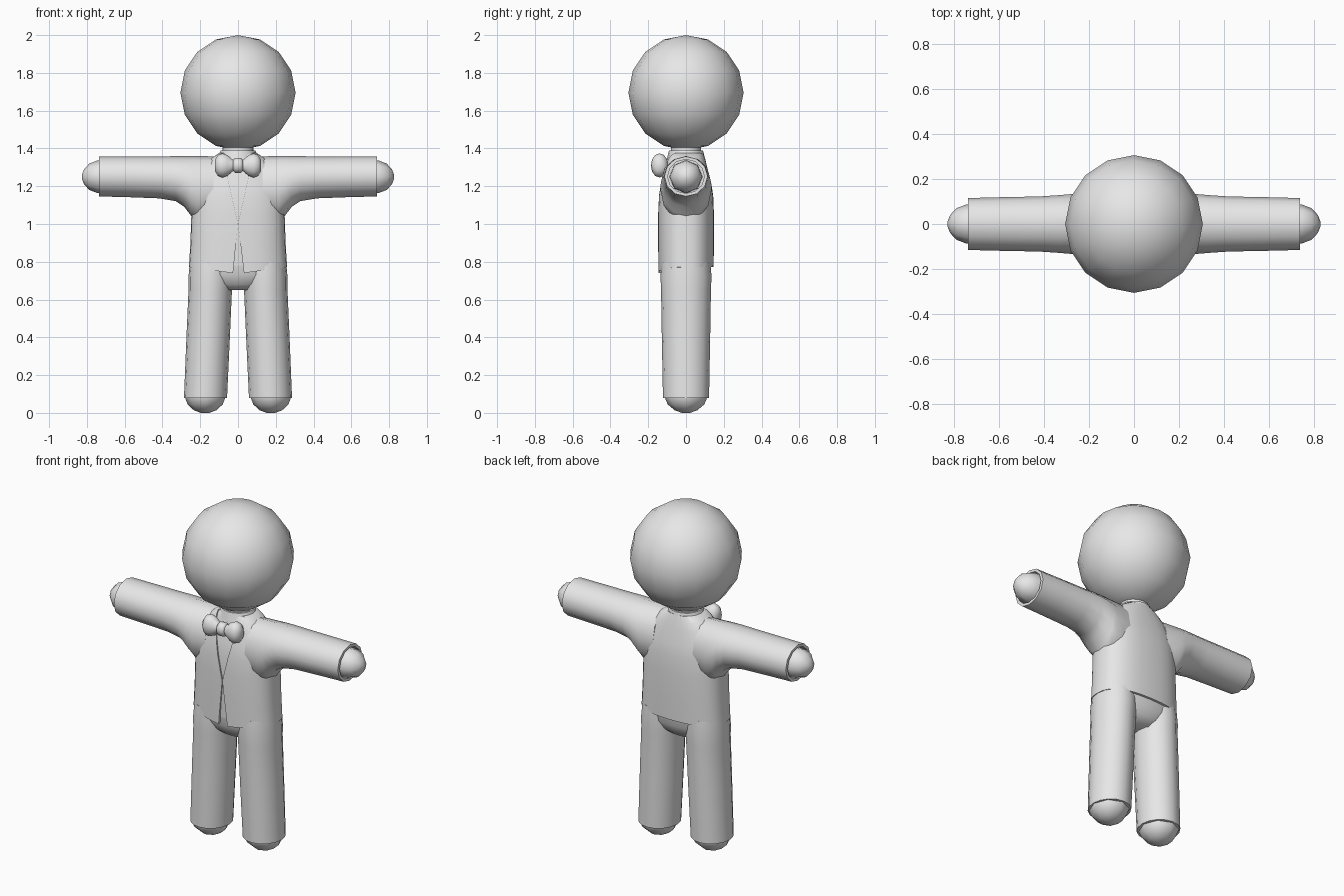
import bpy, bmesh, math

if "Cube" in bpy.data.objects:
    bpy.data.objects.remove(bpy.data.objects["Cube"])

grey = bpy.data.materials.new("plain_grey")
grey.diffuse_color = (0.8, 0.8, 0.8, 1)
grey.use_nodes = True
grey.node_tree.nodes["Principled BSDF"].inputs["Base Color"].default_value = grey.diffuse_color


def finish(name, bm, angle=50):
    """Turn a bmesh into a shaded object."""
    bmesh.ops.recalc_face_normals(bm, faces=bm.faces)
    me = bpy.data.meshes.new(name)
    bm.to_mesh(me)
    bm.free()
    ob = bpy.data.objects.new(name, me)
    bpy.context.collection.objects.link(ob)
    me.materials.append(grey)
    if angle:
        bpy.ops.object.select_all(action='DESELECT')
        ob.select_set(True)
        bpy.context.view_layer.objects.active = ob
        bpy.ops.object.shade_smooth_by_angle(angle=math.radians(angle))
    return ob


def loft(name, rings, axis='Z', n=16, power=2.0, side=1, tweak=None, angle=50):
    """Rings are (position, centre_a, centre_b, radius_a, radius_b).
    axis Z: a=x, b=y; axis X: a=y, b=z. side=-1 mirrors across x."""
    bm = bmesh.new()
    loops = []
    for i, (p, ca, cb, ra, rb) in enumerate(rings):
        loop = []
        for k in range(n):
            t = 2 * math.pi * k / n
            c, s = math.cos(t), math.sin(t)
            a = ca + ra * math.copysign(abs(c) ** (2 / power), c)
            b = cb + rb * math.copysign(abs(s) ** (2 / power), s)
            co = [a, b, p] if axis == 'Z' else [p, a, b]
            if tweak:
                co[2] += tweak(i, co)
            co[0] *= side
            loop.append(bm.verts.new(co))
        loops.append(loop)
    for lo, hi in zip(loops, loops[1:]):
        for k in range(n):
            bm.faces.new((lo[k], lo[(k + 1) % n], hi[(k + 1) % n], hi[k]))
    bm.faces.new(loops[0][::-1])
    bm.faces.new(loops[-1])
    return finish(name, bm, angle)


# Head and neck
bm = bmesh.new()
bmesh.ops.create_uvsphere(bm, u_segments=16, v_segments=8, radius=0.305)
bmesh.ops.translate(bm, verts=bm.verts, vec=(0, 0, 1.695))
finish("head", bm, 60)
loft("neck", [(1.30, 0, 0, .085, .08), (1.45, 0, 0, .08, .08)])

# Jacket body, with the hem dipping at the front
torso = [(.772, 0, 0, .260, .146), (.90, 0, 0, .252, .148), (1.05, 0, 0, .247, .148),
         (1.15, 0, 0, .243, .144), (1.22, 0, 0, .233, .133), (1.30, 0, 0, .195, .112),
         (1.345, 0, 0, .145, .102), (1.375, 0, 0, .10, .092)]


def hem(i, co):
    if i == 0:
        return -0.036 * max(0, 1 - abs(co[0]) / .26) if co[1] < 0 else 0
    return 0


jacket = loft("jacket", torso, n=32, power=2.5, tweak=hem)

# Shirt sits just beneath the jacket
shirt = [(z, cx, cy, rx - .008, ry - .008) for z, cx, cy, rx, ry in torso]
shirt[0] = (.78, 0, 0, .245, .135)
loft("shirt", shirt, n=32, power=2.5)
loft("shirt_collar", [(1.34, 0, 0, .112, .102), (1.39, 0, 0, .092, .09)])

# Neckline and hem openings cut through the jacket front
for name, tri in (("neckline_cutter", [(-.095, 1.42), (0, 1.0), (.095, 1.42)]),
                  ("hem_cutter", [(-.03, .70), (.036, .70), (0, 1.01)])):
    bm = bmesh.new()
    face = bm.faces.new([bm.verts.new((x, -.3, z)) for x, z in tri])
    ext = bmesh.ops.extrude_face_region(bm, geom=[face])["geom"]
    bmesh.ops.translate(bm, vec=(0, .24, 0),
                        verts=[v for v in ext if isinstance(v, bmesh.types.BMVert)])
    cutter = finish(name, bm, 0)
    cutter.hide_render = True
    cutter.hide_set(True)
    mod = jacket.modifiers.new(name, 'BOOLEAN')
    mod.operation = 'DIFFERENCE'
    mod.solver = 'EXACT'
    mod.object = cutter

# Trouser seat
loft("trouser_seat", [(.65, 0, 0, .09, .07), (.68, 0, 0, .16, .105),
                      (.73, 0, 0, .235, .128), (.80, 0, 0, .247, .136)], n=24, power=2.4)

for side, tag in ((1, "left"), (-1, "right")):
    # Sleeves flare into the chest and end in a hollow rim
    loft(tag + "_sleeve", [
        (.13, 0, 1.190, .125, .168), (.215, 0, 1.185, .136, .175),
        (.250, 0, 1.203, .135, .157), (.285, 0, 1.225, .132, .134),
        (.33, 0, 1.240, .128, .119), (.42, 0, 1.247, .122, .111),
        (.58, 0, 1.250, .119, .108), (.735, 0, 1.252, .115, .106),
        (.735, 0, 1.252, .097, .090), (.70, 0, 1.252, .097, .090)],
        axis='X', n=12, side=side)
    # Hands
    loft(tag + "_hand", [(.69, 0, 1.25, .088, .088), (.745, 0, 1.25, .086, .086),
                         (.787, 0, 1.25, .070, .070), (.815, 0, 1.25, .040, .040),
                         (.826, 0, 1.25, .012, .012)], axis='X', n=8, side=side, angle=60)
    # Trouser legs and rounded feet
    loft(tag + "_trouser_leg", [(.08, .172, 0, .114, .122), (.40, .158, 0, .115, .128),
                                (.65, .147, 0, .115, .132), (.72, .144, 0, .118, .135),
                                (.80, .140, 0, .115, .130)], n=16, side=side)
    loft(tag + "_foot", [(.0, .174, 0, .022, .022), (.014, .174, 0, .060, .060),
                         (.045, .174, 0, .093, .097), (.085, .174, 0, .108, .114),
                         (.12, .174, 0, .105, .112)], n=8, side=side, angle=60)
    # Bow tie wings, tapering to the knot
    loft(tag + "_bow_wing", [(.0, -.14, 1.31, .022, .024), (.03, -.14, 1.31, .028, .032),
                             (.055, -.14, 1.31, .040, .054), (.082, -.14, 1.31, .046, .064),
                             (.105, -.14, 1.31, .042, .056), (.122, -.14, 1.31, .022, .030)],
         axis='X', n=12, side=side, angle=70)

# Bow tie knot
loft("bow_knot", [(-.026, -.143, 1.31, .024, .028), (-.016, -.143, 1.31, .036, .040),
                  (.016, -.143, 1.31, .036, .040), (.026, -.143, 1.31, .024, .028)],
     axis='X', n=12, angle=70)
